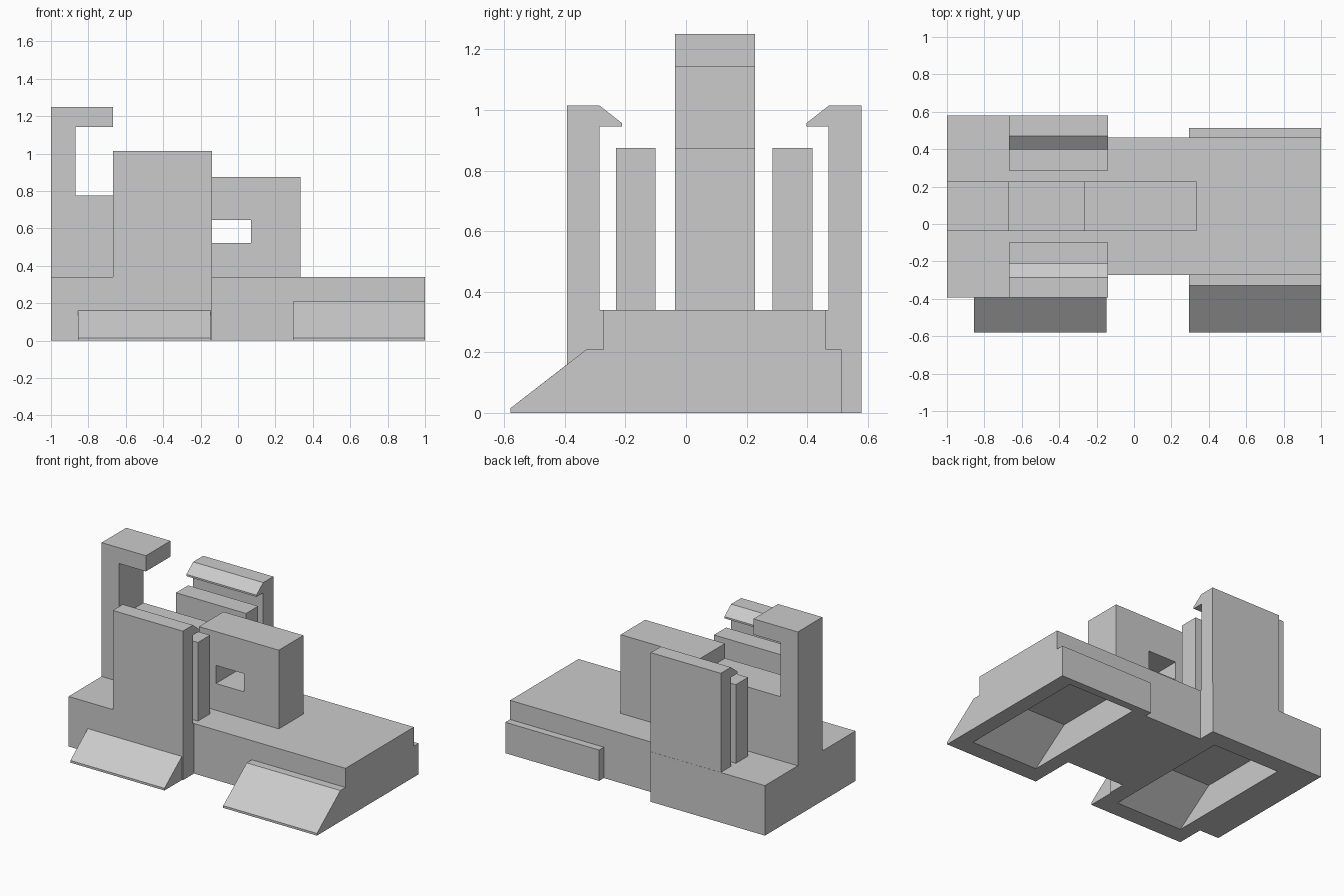
import bpy

if "Cube" in bpy.data.objects:
    bpy.data.objects.remove(bpy.data.objects["Cube"], do_unlink=True)

GREY = bpy.data.materials.new("plain grey")
GREY.use_nodes = True
COLOUR = (0.6, 0.6, 0.6, 1)
GREY.diffuse_color = COLOUR
GREY.node_tree.nodes["Principled BSDF"].inputs["Base Color"].default_value = COLOUR

MID_Y = 0.093          # symmetry line of the walls and ribs
DECK = 0.34            # height of the base top


def prism(name, profile, axis, lo, hi):
    """Extrude a profile: (y, z) points along x, or (x, z) points along y."""
    def point(p, d):
        return (d, p[0], p[1]) if axis == "x" else (p[0], d, p[1])
    n = len(profile)
    verts = [point(p, d) for d in (lo, hi) for p in profile]
    faces = [tuple(range(n)), tuple(range(2 * n - 1, n - 1, -1))]
    faces += [(i, i + n, (i + 1) % n + n, (i + 1) % n) for i in range(n)]
    mesh = bpy.data.meshes.new(name)
    mesh.from_pydata(verts, [], faces)
    area = sum(p[0] * q[1] - q[0] * p[1] for p, q in zip(profile, profile[1:] + profile[:1]))
    if (area > 0) == (axis == "x"):
        mesh.flip_normals()
    mesh.materials.append(GREY)
    obj = bpy.data.objects.new(name, mesh)
    bpy.context.collection.objects.link(obj)
    return obj


def box(name, x, y, z):
    return prism(name, [(y[0], z[0]), (y[1], z[0]), (y[1], z[1]), (y[0], z[1])], "x", *x)


def combine(obj, tool, operation):
    """Apply a boolean and remove the tool object."""
    tool.hide_render = True
    mod = obj.modifiers.new(operation.title(), "BOOLEAN")
    mod.operation, mod.object, mod.solver = operation, tool, "EXACT"
    bpy.context.view_layer.objects.active = obj
    bpy.ops.object.modifier_apply(modifier=mod.name)
    bpy.data.objects.remove(tool, do_unlink=True)


def cut_pit(obj, lo, hi):
    """Hollow the underside with a sloped front."""
    pit = [(-0.46, 0), (-0.45, -0.1), (0.46, -0.1), (0.46, 0.19), (-0.19, 0.19)]
    combine(obj, prism("pit_cutter", pit, "x", lo, hi), "DIFFERENCE")


# Right end of the base: sloped foot, rear ledge
foot = prism("right_foot", [(-0.58, 0), (0.513, 0), (0.513, 0.21), (0.462, 0.21),
                            (0.462, DECK), (-0.273, DECK), (-0.273, 0.21),
                            (-0.328, 0.21), (-0.58, 0.015)], "x", 0.295, 1)
cut_pit(foot, 0.395, 0.895)

# Middle slab of the base
box("middle_base", (-0.14, 0.295), (-0.273, 0.462), (0, DECK))

# Wide left end of the base, with its sloped foot
left = box("left_base", (-1, -0.14), (-0.393, 0.58), (0, DECK))
ramp = prism("left_ramp", [(-0.58, 0), (-0.3, 0), (-0.3, 0.16), (-0.393, 0.16),
                           (-0.58, 0.015)], "x", -0.855, -0.147)
combine(left, ramp, "UNION")
cut_pit(left, -0.755, -0.255)

# Clip walls with inward hooks, and inner ribs, mirrored front to back
wall = [(-0.393, DECK), (-0.285, DECK), (-0.285, 0.945), (-0.212, 0.945),
        (-0.212, 0.957), (-0.285, 1.014), (-0.393, 1.014)]
rib = [(-0.231, DECK), (-0.1, DECK), (-0.1, 0.875), (-0.231, 0.875)]
for side in ("front", "back"):
    for part, shape in (("clip_wall", wall), ("inner_rib", rib)):
        if side == "back":
            shape = [(2 * MID_Y - y, z) for y, z in shape]
        prism(side + "_" + part, shape, "x", -0.667, -0.14)

# Central spine: hooked post, low bridge and tall block with a window
spine = prism("central_spine", [(-1, DECK), (0.333, DECK), (0.333, 0.875), (-0.268, 0.875),
                                (-0.268, 0.775), (-0.87, 0.775), (-0.87, 1.143),
                                (-0.667, 1.143), (-0.667, 1.25), (-1, 1.25)],
              "y", -0.037, 0.227)
combine(spine, box("window_cutter", (-0.14, 0.07), (-0.2, 0.4), (0.522, 0.645)), "DIFFERENCE")
